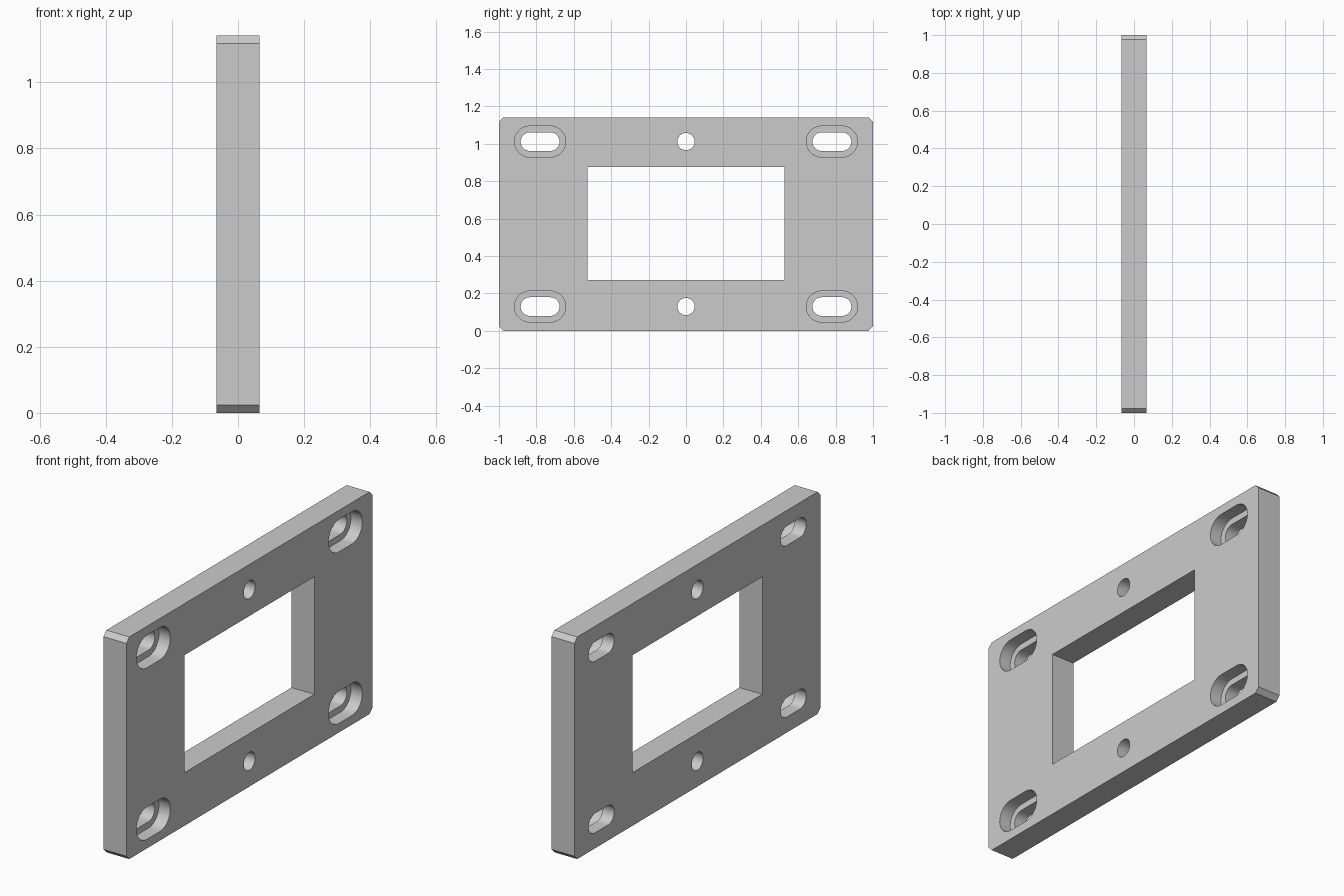
import bpy
import bmesh
import math

cube = bpy.data.objects.get("Cube")
if cube:
    bpy.data.objects.remove(cube, do_unlink=True)

HALF_THICK = 0.065
HEIGHT = 1.142
MID = HEIGHT / 2
OVER = 0.05  # cutter overshoot beyond the plate

grey = bpy.data.materials.new("plain grey")
grey.use_nodes = True
colour = (0.6, 0.6, 0.6, 1)
grey.diffuse_color = colour
grey.node_tree.nodes["Principled BSDF"].inputs["Base Color"].default_value = colour


def rectangle(half_w, half_h, chamfer=0.0):
    """Rectangle outline, optionally with clipped corners."""
    points = []
    for sy, sz in ((1, 1), (-1, 1), (-1, -1), (1, -1)):
        if chamfer:
            pair = [(sy * half_w, sz * (half_h - chamfer)),
                    (sy * (half_w - chamfer), sz * half_h)]
            points += pair if sy == sz else pair[::-1]
        else:
            points.append((sy * half_w, sz * half_h))
    return points


def slot(radius, reach, steps=24):
    """Round-ended slot outline; a reach of zero gives a circle."""
    points = []
    for side in (1, -1):
        count = steps + 1 if reach else steps
        for i in range(count):
            a = math.pi * (i / steps - 0.5)
            points.append((side * (reach + radius * math.cos(a)),
                           side * radius * math.sin(a)))
    return points


def prism(name, outline, y, z, x0, x1):
    """Extrude a y-z outline along x."""
    bm = bmesh.new()
    face = bm.faces.new([bm.verts.new((x0, y + p, z + q)) for p, q in outline])
    moved = bmesh.ops.extrude_face_region(bm, geom=[face])["geom"]
    verts = [g for g in moved if isinstance(g, bmesh.types.BMVert)]
    bmesh.ops.translate(bm, verts=verts, vec=(x1 - x0, 0, 0))
    bmesh.ops.recalc_face_normals(bm, faces=bm.faces)
    mesh = bpy.data.meshes.new(name)
    bm.to_mesh(mesh)
    bm.free()
    mesh.materials.append(grey)
    obj = bpy.data.objects.new(name, mesh)
    bpy.context.scene.collection.objects.link(obj)
    return obj


# Plate with clipped corners
plate = prism("mounting_plate", rectangle(1.0, MID, 0.024), 0, MID,
              -HALF_THICK, HALF_THICK)

# Central window
back, front = -HALF_THICK - OVER, HALF_THICK + OVER
cutters = [prism("window_cutter", rectangle(0.527, 0.302), 0, 0.575, back, front)]

for sz in (-1, 1):
    z = MID + sz * 0.441
    # Round centre hole
    cutters.append(prism("hole_cutter", slot(0.046, 0), 0, z, back, front))
    for sy in (-1, 1):
        # Through slot and its wider recess on the +x face
        y = sy * 0.78
        cutters.append(prism("slot_cutter", slot(0.05, 0.054), y, z, back, front))
        cutters.append(prism("recess_cutter", slot(0.083, 0.054), y, z, 0, front))

for cutter in cutters:
    mod = plate.modifiers.new(cutter.name, "BOOLEAN")
    mod.operation = "DIFFERENCE"
    mod.solver = "EXACT"
    mod.object = cutter

# Bake the cuts and drop the cutters
bpy.context.view_layer.update()
evaluated = plate.evaluated_get(bpy.context.evaluated_depsgraph_get())
cut_mesh = bpy.data.meshes.new_from_object(evaluated)
plate.modifiers.clear()
plate.data = cut_mesh
for cutter in cutters:
    bpy.data.objects.remove(cutter, do_unlink=True)

# Smooth the rounded walls, keep the corners sharp
bpy.ops.object.select_all(action="DESELECT")
plate.select_set(True)
bpy.context.view_layer.objects.active = plate
bpy.ops.object.shade_smooth_by_angle(angle=math.radians(30))
